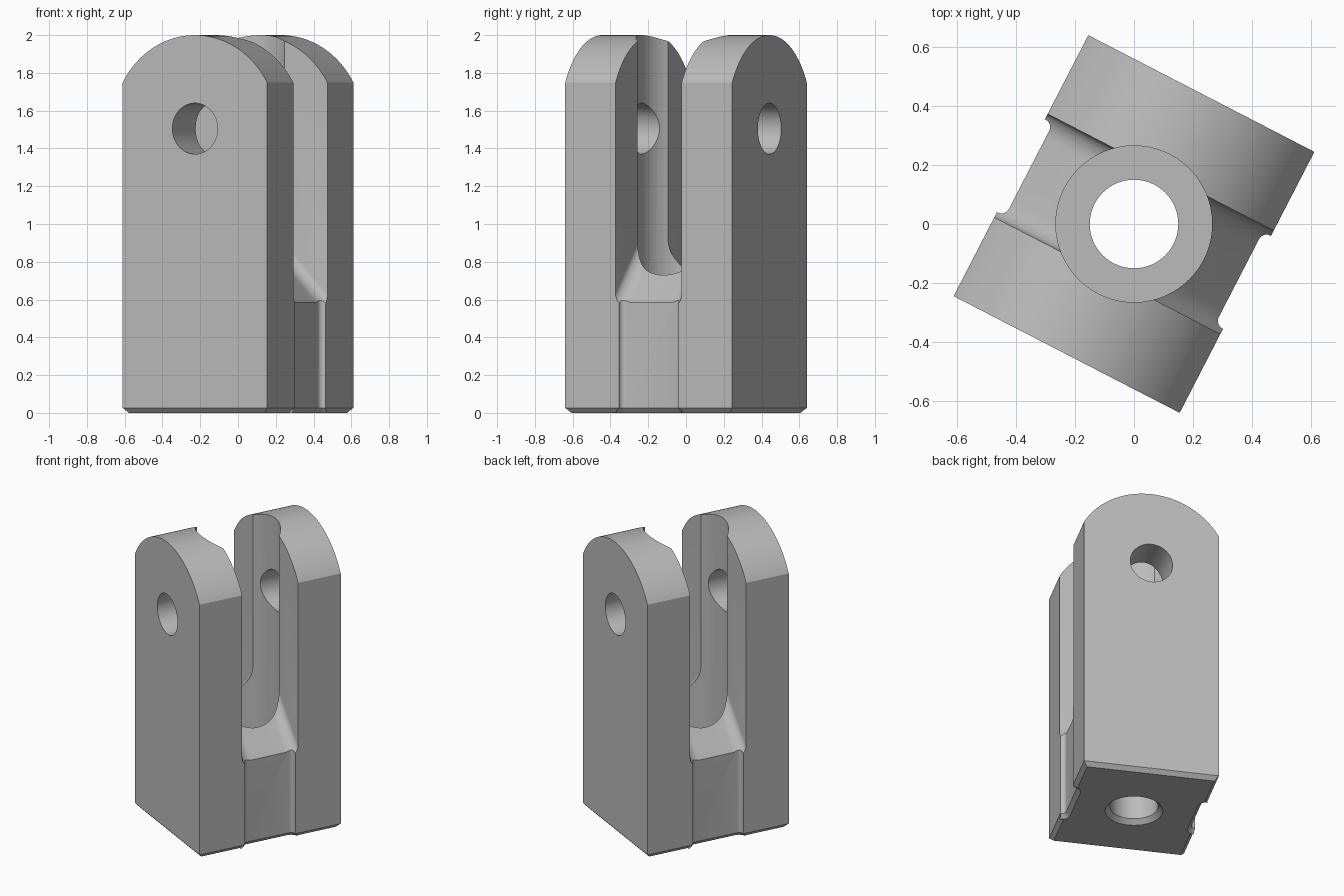
import bpy
import bmesh
from math import sin, cos, pi, radians, sqrt
from mathutils import Vector

cube = bpy.data.objects.get("Cube")
if cube:
    bpy.data.objects.remove(cube, do_unlink=True)

HALF_W, HALF_D = 0.431, 0.4975      # body half sizes
SLOT = 0.197                        # half gap between the prongs
RECESS_W, RECESS_X = 0.177, 0.40    # shallow side recess
PIN_Z = 1.505
TURN = radians(-27.3)

steel = bpy.data.materials.new("light_grey_metal")
steel.use_nodes = True
steel.diffuse_color = (0.5, 0.5, 0.5, 1)
steel.node_tree.nodes["Principled BSDF"].inputs["Base Color"].default_value = (0.5, 0.5, 0.5, 1)


def make_object(name, bm):
    bmesh.ops.recalc_face_normals(bm, faces=bm.faces)
    mesh = bpy.data.meshes.new(name)
    bm.to_mesh(mesh)
    bm.free()
    mesh.materials.append(steel)
    obj = bpy.data.objects.new(name, mesh)
    bpy.context.collection.objects.link(obj)
    return obj


def loft(rings):
    """Closed solid through rings of equal point count."""
    bm = bmesh.new()
    loops = [[bm.verts.new(p) for p in ring] for ring in rings]
    n = len(loops[0])
    for a, b in zip(loops, loops[1:]):
        for i in range(n):
            j = (i + 1) % n
            bm.faces.new((a[i], a[j], b[j], b[i]))
    bm.faces.new(loops[0])
    bm.faces.new(loops[-1])
    return bm


def arc(cx, cy, r, start, end, steps):
    angles = [radians(start + (end - start) * i / steps) for i in range(steps + 1)]
    return [(cx + r * cos(a), cy + r * sin(a)) for a in angles]


def cut(target, cutter, operation="DIFFERENCE"):
    cutter.hide_render = True
    mod = target.modifiers.new("cut", "BOOLEAN")
    mod.object, mod.operation, mod.solver = cutter, operation, "EXACT"
    bpy.ops.object.select_all(action="DESELECT")
    bpy.context.view_layer.objects.active = target
    target.select_set(True)
    bpy.ops.object.modifier_apply(modifier=mod.name)
    bpy.data.objects.remove(cutter, do_unlink=True)


# Body outline with a filleted recess in each side
fr = 0.028
side = [(HALF_W, -HALF_D), (HALF_W, -RECESS_W)]
side += arc(RECESS_X + fr, -RECESS_W + fr, fr, 270, 180, 6)
side += arc(RECESS_X + fr, RECESS_W - fr, fr, 180, 90, 6)
side += [(HALF_W, RECESS_W), (HALF_W, HALF_D)]
outline = side + [(-x, -y) for x, y in side]
bm = loft([[(x, y, z) for x, y in outline] for z in (0, 2.1)])

# Chamfer around the bottom edge
bottom = [f for f in bm.faces if all(v.co.z < 0.001 for v in f.verts)]
rim = list(bottom[0].verts)
bmesh.ops.recalc_face_normals(bm, faces=bm.faces)
bmesh.ops.inset_region(bm, faces=bottom, thickness=0.025, use_even_offset=True)
for v in bm.verts:
    if abs(v.co.z) < 0.001 and not any(v in f.verts for f in bottom):
        v.co.z = 0.027
body = make_object("clevis_fork", bm)

# Rounded top, centred on the pin hole
arch = arc(0, PIN_Z, 0.495, 0, 180, 64) + [(-0.495, -1), (0.495, -1)]
cut(body, make_object("arch_tool", loft([[(x, y, z) for x, z in arch] for y in (-1, 1)])),
    "INTERSECT")

# Slot between prongs: floor slopes down to both sides, filleted at the walls
r = 0.08
floor = arc(-SLOT + r, r, r, 180, 270, 10) + arc(SLOT - r, r, r, 270, 360, 10)
rings = []
for x in (-0.6, 0, 0.6):
    base = 0.585 + (RECESS_X - abs(x)) * 1.07
    rings.append([(x, y, base + z) for y, z in floor] + [(x, SLOT, 2.3), (x, -SLOT, 2.3)])
cut(body, make_object("slot_tool", loft(rings)))

# Stepped vertical bore with a countersunk lower end
steps = 64
bore = [(0.19, -0.01), (0.15, 0.03), (0.15, 0.33), (0.265, 0.33), (0.265, 2.3)]
rings = [[(rad * cos(2 * pi * i / steps), rad * sin(2 * pi * i / steps), z)
          for i in range(steps)] for rad, z in bore]
cut(body, make_object("bore_tool", loft(rings)))

# Cross hole for the pin
hole = arc(0, PIN_Z, 0.135, 0, 360, 48)[:-1]
cut(body, make_object("pin_tool", loft([[(x, y, z) for x, z in hole] for y in (-1, 1)])))

# Final orientation and shading
body.rotation_euler.z = TURN
bpy.ops.object.select_all(action="DESELECT")
body.select_set(True)
bpy.context.view_layer.objects.active = body
bpy.ops.object.shade_smooth_by_angle(angle=radians(25))
